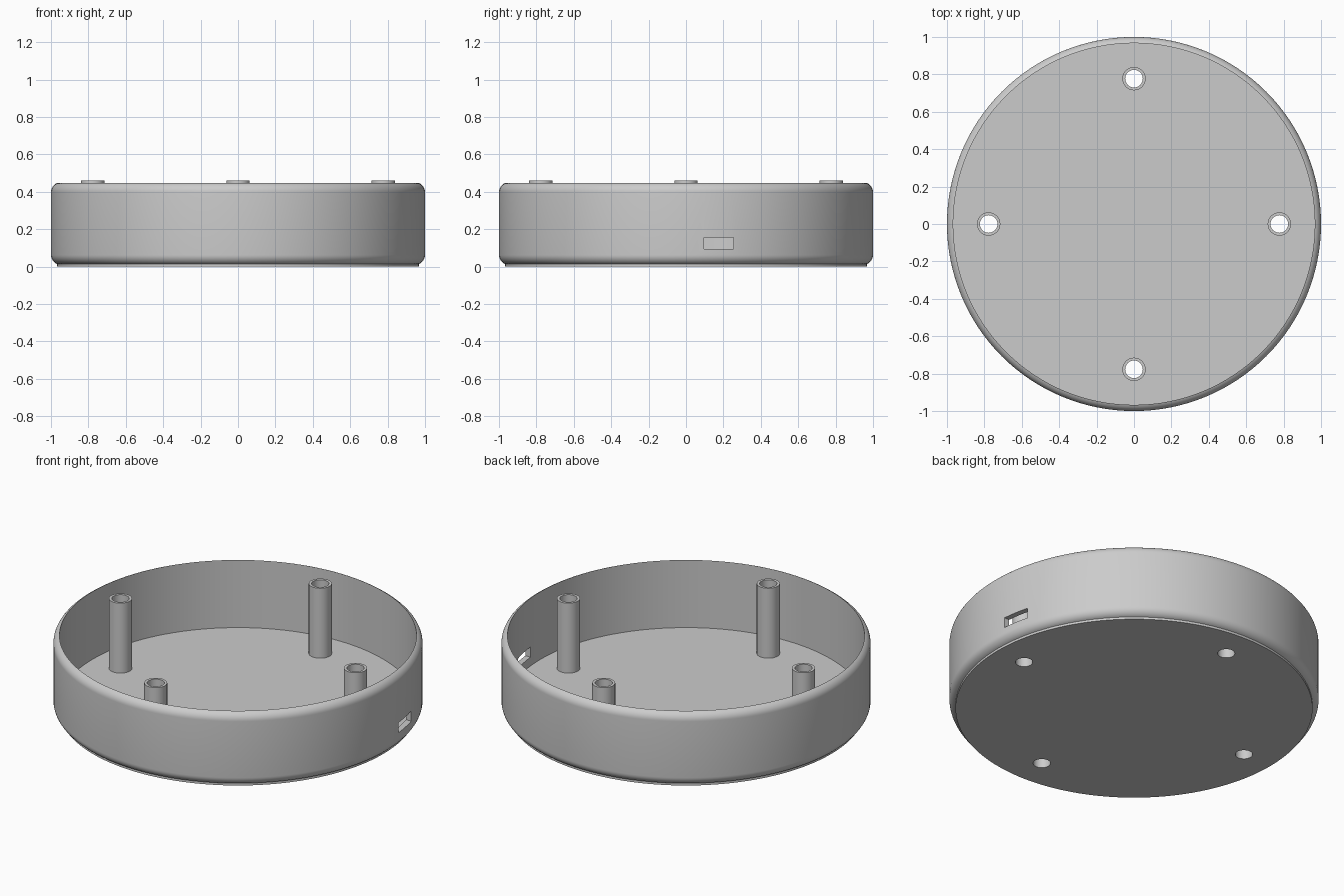
import bpy, bmesh, math
from mathutils import Matrix

if "Cube" in bpy.data.objects:
    bpy.data.objects.remove(bpy.data.objects["Cube"])

SEG = 128
R, R_IN, FILLET = 1.0, 0.967, 0.052     # outer wall, inner wall, rounded edge
TOP, FLOOR, LOW = 0.45, 0.042, 0.01     # rim, floor top, bottom of rounding
POST_D, POST_R, HOLE_R, POST_TOP = 0.777, 0.0625, 0.047, 0.46

grey = bpy.data.materials.new("light grey")
grey.diffuse_color = (0.6, 0.6, 0.6, 1)
grey.use_nodes = True
grey.node_tree.nodes["Principled BSDF"].inputs["Base Color"].default_value = grey.diffuse_color


def add_object(name, bm):
    bmesh.ops.recalc_face_normals(bm, faces=bm.faces)
    mesh = bpy.data.meshes.new(name)
    bm.to_mesh(mesh)
    bm.free()
    mesh.materials.append(grey)
    obj = bpy.data.objects.new(name, mesh)
    bpy.context.collection.objects.link(obj)
    return obj


def lathe(name, profile, seg, closed=False, centre=(0, 0)):
    """Turn (radius, z) points about z; open profiles get flat end caps."""
    bm = bmesh.new()
    rings = [[bm.verts.new((centre[0] + r * math.cos(2 * math.pi * i / seg),
                            centre[1] + r * math.sin(2 * math.pi * i / seg), z))
              for i in range(seg)] for r, z in profile]
    pairs = list(zip(rings, rings[1:]))
    if closed:
        pairs.append((rings[-1], rings[0]))
    else:
        bm.faces.new(rings[0])
        bm.faces.new(rings[-1])
    for a, b in pairs:
        for i in range(seg):
            j = (i + 1) % seg
            bm.faces.new((a[i], a[j], b[j], b[i]))
    return add_object(name, bm)


def activate(obj):
    bpy.ops.object.select_all(action='DESELECT')
    obj.select_set(True)
    bpy.context.view_layer.objects.active = obj


def cut(obj, cutter):
    cutter.hide_render = True
    mod = obj.modifiers.new("cut", 'BOOLEAN')
    mod.operation, mod.solver, mod.object = 'DIFFERENCE', 'EXACT', cutter
    activate(obj)
    bpy.ops.object.modifier_apply(modifier=mod.name)
    bpy.data.objects.remove(cutter)


def smooth(obj):
    activate(obj)
    bpy.ops.object.shade_smooth_by_angle(angle=math.radians(30))


# Round tray: flat base, rounded lower and upper edges, thin straight wall
sweep = math.acos((R_IN - R + FILLET) / FILLET)
arc = [sweep * i / 8 for i in range(9)]
low = [(R - FILLET + FILLET * math.cos(a), LOW + FILLET - FILLET * math.sin(a))
       for a in reversed(arc)]
high = [(R - FILLET + FILLET * math.cos(a), TOP - FILLET + FILLET * math.sin(a))
        for a in arc]
tray = lathe("tray", [(R_IN, 0)] + low + high + [(R_IN, FLOOR)], SEG)

# Cable slot through the right wall
bm = bmesh.new()
bmesh.ops.create_cube(bm, size=1, matrix=Matrix.Translation((1.0, 0.175, 0.125))
                      @ Matrix.Diagonal((0.3, 0.16, 0.06, 1)))
cut(tray, add_object("slot_cutter", bm))

# Four hollow screw posts with holes through the floor
for k in range(4):
    a = k * math.pi / 2
    c = (POST_D * math.cos(a), POST_D * math.sin(a))
    cut(tray, lathe("hole_cutter", [(HOLE_R, -0.1), (HOLE_R, 0.2)], 32, centre=c))
    post = lathe("screw_post_%d" % (k + 1),
                 [(HOLE_R, FLOOR), (POST_R, FLOOR), (POST_R, POST_TOP), (HOLE_R, POST_TOP)],
                 32, closed=True, centre=c)
    smooth(post)
smooth(tray)
